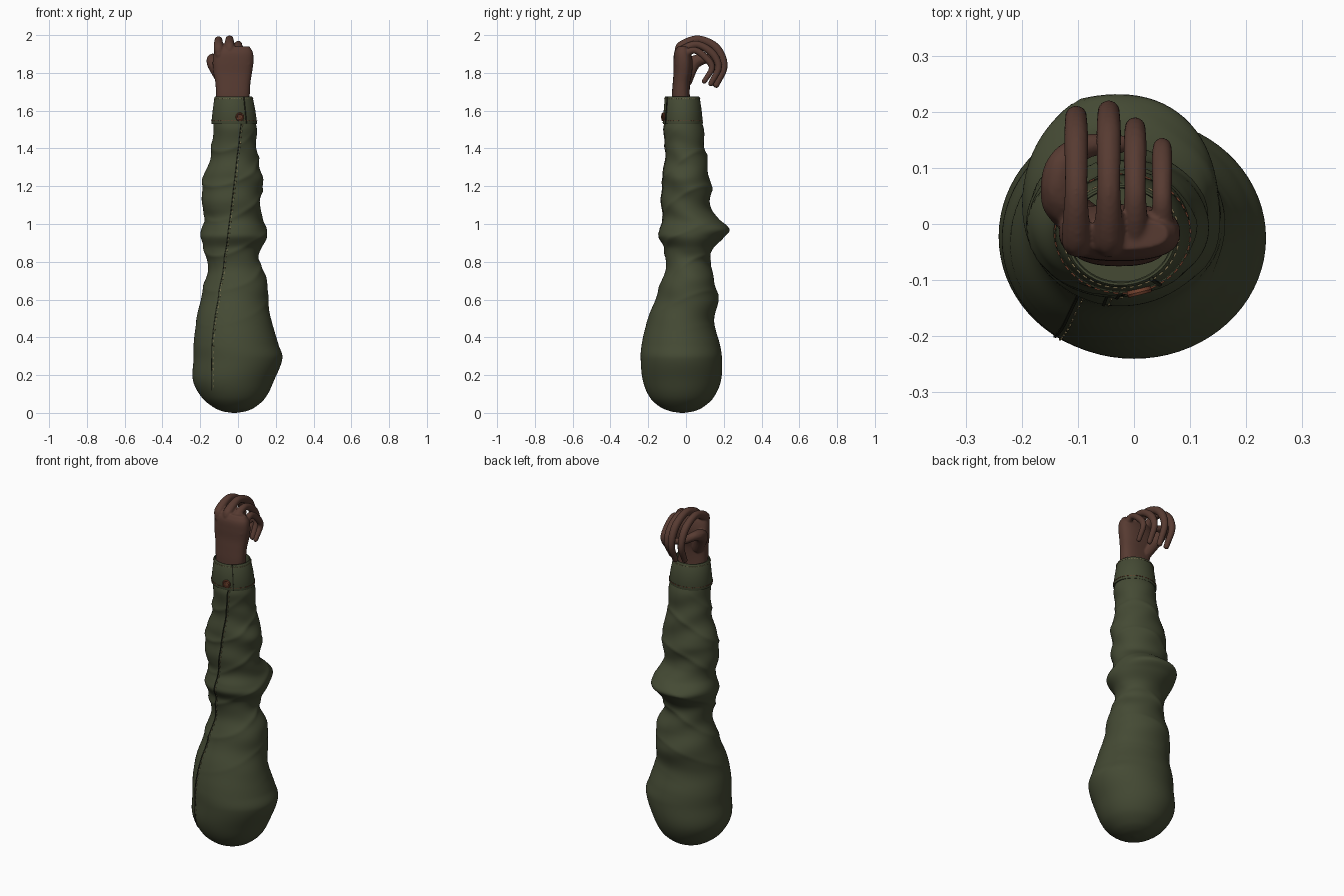
import bpy, bmesh, math
from mathutils import Vector, Matrix

cube = bpy.data.objects.get("Cube")
if cube:
    bpy.data.objects.remove(cube, do_unlink=True)


def material(name, colour):
    m = bpy.data.materials.new(name)
    m.use_nodes = True
    m.diffuse_color = (*colour, 1)
    bsdf = next(n for n in m.node_tree.nodes if n.type == 'BSDF_PRINCIPLED')
    bsdf.inputs["Base Color"].default_value = (*colour, 1)
    return m


green = material("olive cloth", (.058, .068, .034))
seam_green = material("dark seam", (.018, .02, .011))
thread = material("tan thread", (.24, .19, .09))
rust = material("rust button", (.16, .05, .025))
skin = material("brown skin", (.095, .043, .031))


def make(name, bm, mat, angle=60):
    bmesh.ops.recalc_face_normals(bm, faces=bm.faces)
    me = bpy.data.meshes.new(name)
    bm.to_mesh(me)
    bm.free()
    me.materials.append(mat)
    ob = bpy.data.objects.new(name, me)
    bpy.context.collection.objects.link(ob)
    bpy.ops.object.select_all(action='DESELECT')
    ob.select_set(True)
    bpy.context.view_layer.objects.active = ob
    bpy.ops.object.shade_smooth_by_angle(angle=math.radians(angle))
    return ob


def interp(rows, t):
    """Smooth curve through rows keyed by their first value."""
    n = len(rows)
    i = max([k for k in range(n - 1) if rows[k][0] <= t] or [0])
    a, b = rows[i], rows[i + 1]
    h = b[0] - a[0]
    u = (t - a[0]) / h
    p, q = rows[max(i - 1, 0)], rows[min(i + 2, n - 1)]
    out = []
    for c in range(1, len(a)):
        ma = (b[c] - p[c]) / (b[0] - p[0]) * h
        mb = (q[c] - a[c]) / (q[0] - a[0]) * h
        d = b[c] - a[c]
        out.append(a[c] + u * ma + u * u * (3 * d - 2 * ma - mb) + u ** 3 * (ma + mb - 2 * d))
    return out


def ring_point(rows, z, th, fold=None, grow=0, power=1):
    x0, x1, y0, y1 = interp(rows, z)
    g = grow + (fold(z, th) if fold else 0)
    c, s = math.cos(th), math.sin(th)
    c, s = (math.copysign(abs(v) ** power, v) for v in (c, s))
    return Vector(((x0 + x1) / 2 + ((x1 - x0) / 2 + g) * c,
                   (y0 + y1) / 2 + ((y1 - y0) / 2 + g) * s, z))


def loft(bm, rings):
    loops = [[bm.verts.new(p) for p in r] for r in rings]
    n = len(loops[0])
    for a, b in zip(loops, loops[1:]):
        for i in range(n):
            bm.faces.new((a[i], a[(i + 1) % n], b[(i + 1) % n], b[i]))
    bm.faces.new(loops[0])
    bm.faces.new(loops[-1])


def angles(n):
    return [math.tau * i / n for i in range(n)]


# Sleeve: height, right, left, front, back
SLEEVE = [
    (0, -.03, -.01, -.03, -.01), (.008, -.08, .04, -.08, .04),
    (.03, -.13, .09, -.135, .09), (.08, -.19, .145, -.19, .145),
    (.17, -.238, .19, -.228, .185), (.29, -.235, .235, -.24, .19),
    (.36, -.235, .215, -.235, .18), (.48, -.222, .18, -.208, .15),
    (.6, -.2, .16, -.165, .172), (.7, -.175, .158, -.13, .152),
    (.8, -.163, .115, -.108, .132), (.87, -.185, .125, -.118, .145),
    (.93, -.202, .155, -.15, .205), (.97, -.195, .155, -.14, .238),
    (1.02, -.182, .135, -.125, .18), (1.08, -.188, .122, -.13, .138),
    (1.2, -.196, .13, -.13, .135), (1.25, -.183, .137, -.122, .127),
    (1.32, -.16, .112, -.118, .116), (1.42, -.138, .1, -.11, .1),
    (1.5, -.132, .1, -.122, .095), (1.55, -.13, .09, -.11, .08)]


def fold(z, th):
    w = max(0, min((z - .4) / .4, (1.53 - z) / .15, 1))
    wave = math.sin(42 * z + 2.2 * math.sin(th + .7) + .8 * math.sin(2 * th))
    ridge = (1 - abs(math.sin(17 * z - 1.6 * math.cos(th - .9)))) ** 3
    return w * (.004 * wave + .007 * ridge - .004)


levels = [.03 * (i / 12) ** 2 for i in range(12)] + [.03 + 1.52 * i / 190 for i in range(191)]
bm = bmesh.new()
loft(bm, [[ring_point(SLEEVE, z, t, fold) for t in angles(72)] for z in levels])
make("sleeve", bm, green)

# Cuff with folded rim and inner wall
CUFF = [(1.53, -.142, .102, -.124, .09), (1.6, -.134, .092, -.118, .083),
        (1.675, -.124, .077, -.112, .072)]
path = [(1.53, -.012), (1.53, -.002), (1.535, 0), (1.6, 0), (1.67, 0), (1.675, -.003),
        (1.675, -.007), (1.668, -.01), (1.6, -.012)]
bm = bmesh.new()
loft(bm, [[ring_point(CUFF, z, t, grow=g) for t in angles(64)] for z, g in path])
make("cuff", bm, green, 40)


def dash(bm, a, b, normal, width=.003, depth=.003):
    along = (b - a).normalized()
    side = normal.cross(along).normalized()
    rot = Matrix((along, side, along.cross(side))).transposed().to_4x4()
    size = Matrix.Diagonal(((b - a).length, width, depth, 1))
    bmesh.ops.create_cube(bm, size=1, matrix=Matrix.Translation((a + b) / 2) @ rot @ size)


# Stitched lines around the cuff
for name, z, mat in (("cuff_top_stitch", 1.662, thread), ("cuff_bottom_stitch", 1.546, rust)):
    bm = bmesh.new()
    for t in angles(44):
        a, b = (ring_point(CUFF, z, t + o, grow=.001) for o in (0, .085))
        dash(bm, a, b, Vector((math.cos(t), math.sin(t), 0)))
    make(name, bm, mat)

# Cuff opening slit on the front
bm = bmesh.new()
SLIT = -1.0
a, b = (ring_point(CUFF, z, SLIT, grow=.001) for z in (1.532, 1.674))
dash(bm, a, b, Vector((math.cos(SLIT), math.sin(SLIT), 0)), .006, .006)
make("cuff_slit", bm, seam_green)

# Button: domed disc with a rim and dark holes
centre = ring_point(CUFF, 1.567, -1.32)
face = Matrix.Translation(centre) @ Matrix.Rotation(.25, 4, 'Z') @ Matrix.Rotation(math.pi / 2, 4, 'X')
bm = bmesh.new()
loft(bm, [[face @ Vector((r * math.cos(t), r * math.sin(t), h)) for t in angles(24)]
          for r, h in ((.02, -.006), (.023, .004), (.021, .009), (.016, .009), (.014, .006))])
make("button", bm, rust, 35)
bm = bmesh.new()
for x in (-.005, .005):
    for y in (-.005, .005):
        bmesh.ops.create_circle(bm, cap_ends=True, segments=8, radius=.0025,
                                matrix=face @ Matrix.Translation((x, y, .0068)))
make("button_holes", bm, seam_green)

# Long front seam with stitches
SEAM = [(.1, -.14), (.4, -.135), (.8, -.075), (1.1, -.035), (1.53, .015)]


def seam_point(z, shift=0, grow=.001):
    x0, x1, _, _ = interp(SLEEVE, z)
    c = (interp(SEAM, z)[0] + shift - (x0 + x1) / 2) / ((x1 - x0) / 2)
    return ring_point(SLEEVE, z, -math.acos(max(-1, min(1, c))), fold, grow)


front = Vector((-.3, -1, 0))
line, stitch = bmesh.new(), bmesh.new()
for i in range(94):
    z = .12 + .015 * i
    dash(line, seam_point(z), seam_point(z + .0155), front, .005, .004)
    if i % 2:
        dash(stitch, seam_point(z, .009), seam_point(z + .012, .009), front, .003, .003)
make("sleeve_seam", line, seam_green)
make("sleeve_seam_stitch", stitch, thread)

# Hand: wrist and palm
HAND = [(1.58, -.11, .055, -.075, .025), (1.68, -.116, .062, -.075, .02),
        (1.75, -.12, .066, -.07, .022), (1.8, -.13, .074, -.066, .032),
        (1.86, -.134, .082, -.066, .035), (1.91, -.126, .078, -.062, .025),
        (1.94, -.11, .06, -.045, .01)]
bm = bmesh.new()
loft(bm, [[ring_point(HAND, 1.58 + .36 * i / 30, t, power=.8) for t in angles(40)] for i in range(31)])


def digit(points):
    """Chain of overlapping balls along a smooth path of x, y, z, radius."""
    rows = [(i, *p) for i, p in enumerate(points)]
    steps = 12 * (len(rows) - 1)
    for k in range(steps + 1):
        x, y, z, r = interp(rows, k / 12)
        bmesh.ops.create_icosphere(bm, subdivisions=2, radius=r, matrix=Matrix.Translation((x, y, z)))


# Curled fingers: x, top height, reach, thickness
for x, top, reach, r in ((-.103, 1.973, .192, .0215), (-.045, 1.977, .201, .022),
                         (.002, 1.95, .172, .0205), (.05, 1.92, .137, .0185)):
    k = reach / .2
    digit([(x * .95, -.034, top - .075, r * 1.25), (x, -.022, top - .035, r * 1.25),
           (x, .065 * k, top, r), (x, .16 * k, top - .045, r * 1.05),
           (x, reach, top - .14 * k, r * .92), (x * .95, reach - .04, top - .24 * k, r * .75)])

# Thumb folded across the palm
digit([(-.08, 0, 1.76, .035), (-.128, .04, 1.85, .037), (-.13, .105, 1.875, .027),
       (-.085, .138, 1.85, .022), (-.025, .142, 1.83, .017)])

hand = make("hand", bm, skin)
remesh = hand.modifiers.new("merge", 'REMESH')
remesh.mode = 'VOXEL'
remesh.voxel_size = .0045
remesh.use_smooth_shade = True
smooth = hand.modifiers.new("soften", 'SMOOTH')
smooth.factor = .5
smooth.iterations = 4
